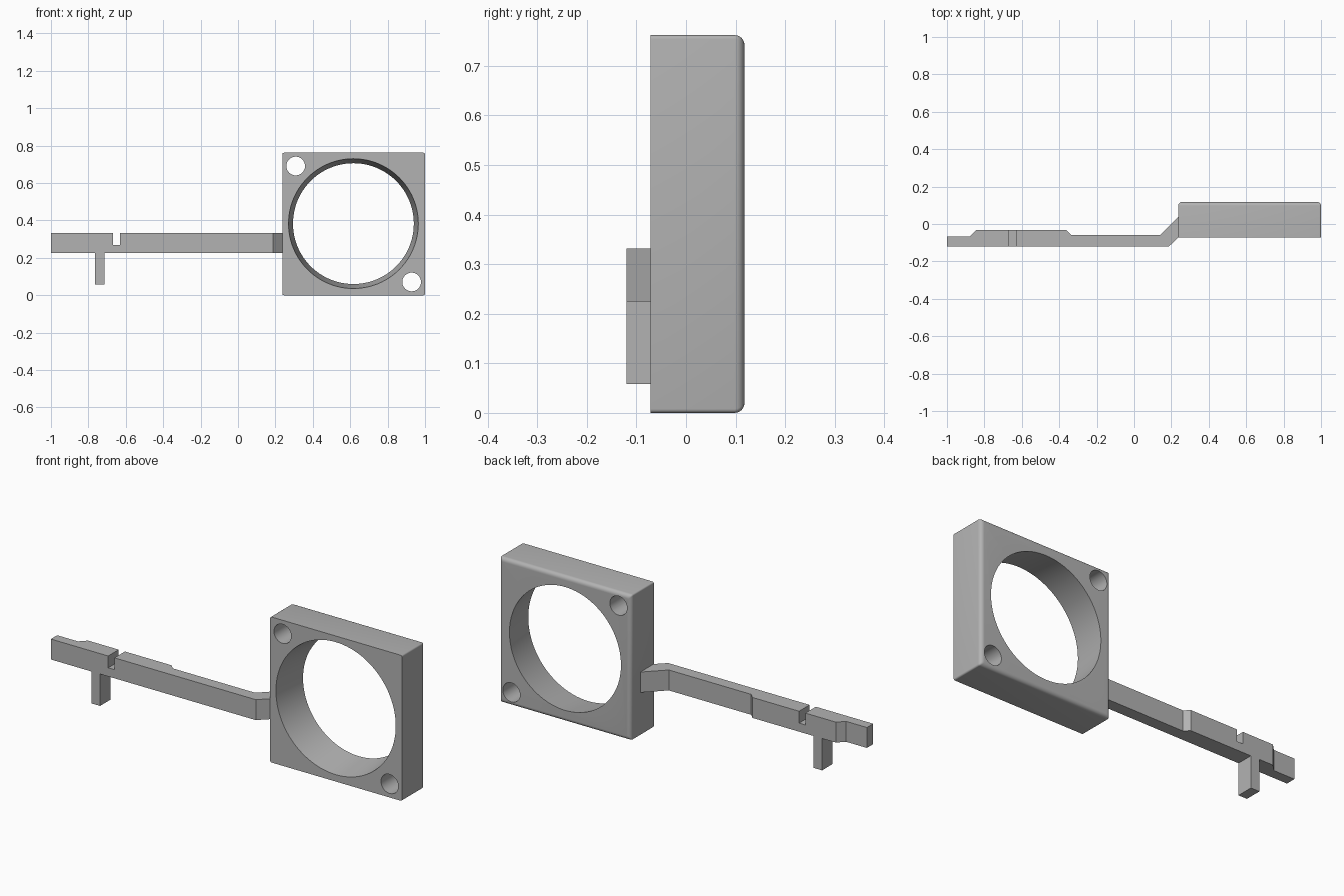
import bpy, bmesh, math

cube = bpy.data.objects.get("Cube")
if cube:
    bpy.data.objects.remove(cube, do_unlink=True)

grey = bpy.data.materials.new("plain grey")
grey.use_nodes = True
colour = (0.45, 0.45, 0.45, 1)
grey.diffuse_color = colour
grey.node_tree.nodes["Principled BSDF"].inputs["Base Color"].default_value = colour


def new_object(name, bm):
    bmesh.ops.recalc_face_normals(bm, faces=bm.faces)
    mesh = bpy.data.meshes.new(name)
    bm.to_mesh(mesh)
    bm.free()
    mesh.materials.append(grey)
    obj = bpy.data.objects.new(name, mesh)
    bpy.context.collection.objects.link(obj)
    return obj


def block(name, x0, x1, y0, y1, z0, z1):
    bm = bmesh.new()
    bmesh.ops.create_cube(bm, size=1)
    for v in bm.verts:
        v.co = (x0 if v.co.x < 0 else x1, y0 if v.co.y < 0 else y1,
                z0 if v.co.z < 0 else z1)
    return new_object(name, bm)


def bore(name, x, z, front_radius, back_radius, y0, y1, sides):
    bpy.ops.mesh.primitive_cone_add(
        vertices=sides, radius1=front_radius, radius2=back_radius, depth=y1 - y0,
        location=(x, (y0 + y1) / 2, z), rotation=(-math.pi / 2, 0, 0))
    obj = bpy.context.object
    obj.name = name
    obj.data.materials.append(grey)
    return obj


def combine(obj, other, operation):
    mod = obj.modifiers.new(operation.title(), 'BOOLEAN')
    mod.operation, mod.solver, mod.object = operation, 'EXACT', other
    other.hide_render = True
    bpy.context.view_layer.objects.active = obj
    bpy.ops.object.modifier_apply(modifier=mod.name)
    bpy.data.objects.remove(other, do_unlink=True)


# Square housing: rounded outline lofted back, with a filleted rear edge
X0, X1, TOP, FRONT, BACK = 0.237, 1.0, 0.762, -0.072, 0.118
CX, CZ = (X0 + X1) / 2, TOP / 2
CORNER, FILLET, STEPS = 0.008, 0.02, 6


def outline(inset):
    points = []
    for quarter in range(4):
        mid = math.radians(45 + 90 * quarter)
        cx = CX + math.copysign((X1 - X0) / 2 - inset - CORNER, math.cos(mid))
        cz = CZ + math.copysign(TOP / 2 - inset - CORNER, math.sin(mid))
        for i in range(5):
            a = math.radians(90 * quarter + 22.5 * i)
            points.append((cx + CORNER * math.cos(a), cz + CORNER * math.sin(a)))
    return points


levels = [(FRONT, 0)]
for i in range(STEPS + 1):
    a = math.pi / 2 * i / STEPS
    levels.append((BACK - FILLET + FILLET * math.sin(a), FILLET * (1 - math.cos(a))))

bm = bmesh.new()
rings = [[bm.verts.new((x, y, z)) for x, z in outline(inset)] for y, inset in levels]
for lower, upper in zip(rings, rings[1:]):
    for i in range(len(lower)):
        j = (i + 1) % len(lower)
        bm.faces.new((lower[i], lower[j], upper[j], upper[i]))
bm.faces.new(rings[0])
bm.faces.new(rings[-1])
housing = new_object("square_housing", bm)

# Tapered central opening and two screw holes on opposite corners
EXTRA = 0.05
taper = 0.024 / (BACK - FRONT) * EXTRA
combine(housing, bore("opening_cutter", 0.617, 0.383, 0.347 + taper, 0.323 - taper,
                      FRONT - EXTRA, BACK + EXTRA, 96), 'DIFFERENCE')
for side in (-1, 1):
    combine(housing, bore("screw_hole_cutter", CX + side * 0.31, CZ - side * 0.31,
                          0.05, 0.05, FRONT - EXTRA, BACK + EXTRA, 40), 'DIFFERENCE')

# Cranked arm: plan profile extruded upward
ARM_FRONT, ARM_BACK, ARM_LOW, ARM_HIGH = -0.12, -0.033, 0.225, 0.332
plan = [(-1, ARM_FRONT), (0.187, ARM_FRONT), (X0, FRONT), (X0, 0.038),
        (0.14, -0.058), (-0.337, -0.058), (-0.362, ARM_BACK),
        (-0.845, ARM_BACK), (-0.88, -0.068), (-1, -0.068)]
bm = bmesh.new()
base = bm.faces.new([bm.verts.new((x, y, ARM_LOW)) for x, y in plan])
grown = bmesh.ops.extrude_face_region(bm, geom=[base])["geom"]
bmesh.ops.translate(bm, vec=(0, 0, ARM_HIGH - ARM_LOW),
                    verts=[g for g in grown if isinstance(g, bmesh.types.BMVert)])
arm = new_object("cranked_arm", bm)

# Notch in the arm and the peg hanging below it
combine(arm, block("notch_cutter", -0.668, -0.632, -0.2, 0.1, 0.27, 0.4), 'DIFFERENCE')
combine(arm, block("peg", -0.765, -0.715, ARM_FRONT, ARM_BACK, 0.058, ARM_LOW + 0.03), 'UNION')

for obj in (housing, arm):
    bpy.ops.object.select_all(action='DESELECT')
    obj.select_set(True)
    bpy.context.view_layer.objects.active = obj
    bpy.ops.object.shade_smooth_by_angle(angle=math.radians(30))
